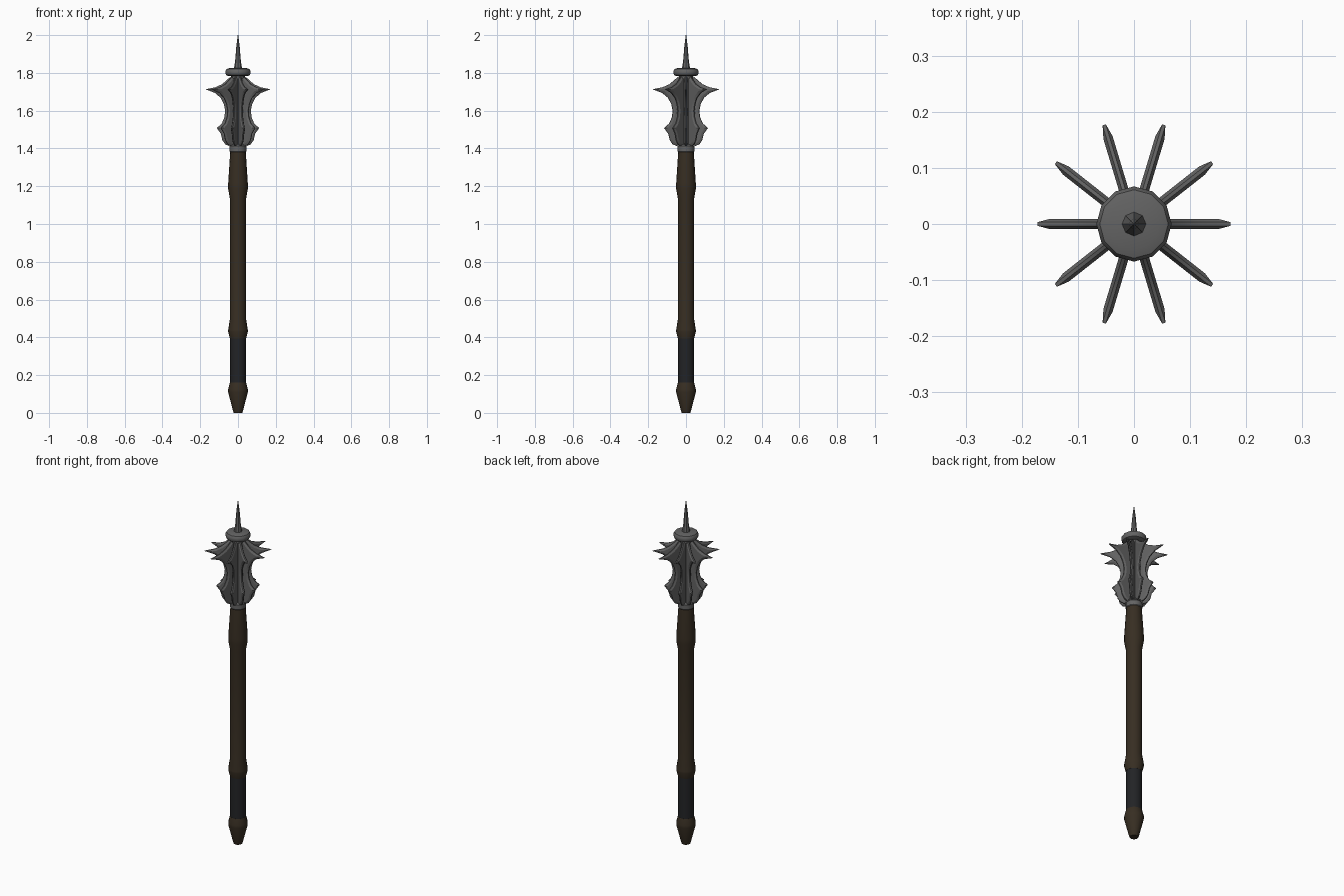
import bpy, bmesh, math

if "Cube" in bpy.data.objects:
    bpy.data.objects.remove(bpy.data.objects["Cube"])

def mat(name, rgb):
    m = bpy.data.materials.new(name)
    m.diffuse_color = (*rgb, 1)
    m.use_nodes = True
    m.node_tree.nodes["Principled BSDF"].inputs["Base Color"].default_value = m.diffuse_color
    return m

METAL = mat("dark_steel", (0.125, 0.125, 0.125))
WOOD = mat("dark_wood", (0.038, 0.027, 0.016))
GRIP = mat("black_leather", (0.016, 0.017, 0.019))

def finish(bm, name, material, angle=None):
    bmesh.ops.remove_doubles(bm, verts=bm.verts, dist=1e-5)
    bmesh.ops.recalc_face_normals(bm, faces=bm.faces)
    me = bpy.data.meshes.new(name)
    bm.to_mesh(me)
    bm.free()
    me.materials.append(material)
    ob = bpy.data.objects.new(name, me)
    bpy.context.collection.objects.link(ob)
    if angle:
        bpy.ops.object.select_all(action='DESELECT')
        ob.select_set(True)
        bpy.context.view_layer.objects.active = ob
        bpy.ops.object.shade_smooth_by_angle(angle=math.radians(angle))
    return ob

def lathe(name, profile, sides, material, angle=35):
    """Stack of rings from (radius, z) pairs, capped at both ends."""
    bm = bmesh.new()
    rings = [[bm.verts.new((r * math.cos(math.tau * i / sides),
                            r * math.sin(math.tau * i / sides), z))
              for i in range(sides)] for r, z in profile]
    for a, b in zip(rings, rings[1:]):
        for i in range(sides):
            j = (i + 1) % sides
            bm.faces.new((a[i], a[j], b[j], b[i]))
    bm.faces.new(rings[0][::-1])
    bm.faces.new(rings[-1])
    return finish(bm, name, material, angle)

# Handle: pommel, leather grip, long shaft
lathe("pommel", [(0.023, 0), (0.027, 0.012), (0.052, 0.11), (0.052, 0.125), (0.043, 0.16)], 16, WOOD)
lathe("grip", [(0.042, 0.155), (0.042, 0.402)], 16, GRIP)
lathe("shaft", [(0.043, 0.395), (0.052, 0.43), (0.052, 0.44), (0.043, 0.495),
                (0.043, 1.135), (0.052, 1.185), (0.052, 1.215), (0.041, 1.385)], 16, WOOD)

# Head: collar, core, top disc and spike
lathe("collar", [(0.040, 1.38), (0.044, 1.385), (0.044, 1.412), (0.036, 1.422)], 16, METAL)
lathe("head_core", [(0.036, 1.40), (0.036, 1.795)], 12, METAL)
lathe("top_disc", [(0.05, 1.783), (0.062, 1.788), (0.067, 1.797), (0.067, 1.81),
                   (0.061, 1.82), (0.045, 1.825)], 12, METAL)
lathe("top_spike", [(0.022, 1.82), (0.015, 1.865), (0.009, 1.94), (0.0015, 2.0)], 8, METAL)

# Ten flanges: sharp outer edge line, with a thicker inset plate on each side
EDGE = [(0.040, 1.780), (0.058, 1.763), (0.085, 1.740), (0.120, 1.724), (0.172, 1.713),
        (0.122, 1.694), (0.092, 1.668), (0.075, 1.635), (0.068, 1.600), (0.072, 1.565),
        (0.086, 1.532), (0.112, 1.508), (0.091, 1.478), (0.083, 1.444), (0.068, 1.422),
        (0.045, 1.412)]
INSET = [(0.038, 1.770), (0.053, 1.752), (0.080, 1.730), (0.112, 1.716), (0.150, 1.711),
         (0.114, 1.703), (0.083, 1.674), (0.065, 1.638), (0.058, 1.600), (0.062, 1.562),
         (0.078, 1.526), (0.098, 1.507), (0.082, 1.480), (0.074, 1.450), (0.062, 1.432),
         (0.042, 1.422)]
ROOT = 0.025
COUNT, HALF, LIP = 10, 0.0085, 0.003

bm = bmesh.new()
for k in range(COUNT):
    a = math.tau * k / COUNT
    ca, sa = math.cos(a), math.sin(a)
    def v(r, t, z):
        # head is slightly deeper than wide
        return bm.verts.new((r * ca - t * sa, (r * sa + t * ca) * 1.08, z))
    lines = []
    for pts, t in ((INSET, -HALF), (EDGE, -LIP), (EDGE, LIP), (INSET, HALF)):
        lines.append(([v(r, t, z) for r, z in pts], [v(ROOT, t, z) for r, z in pts]))
    for (p, _), (q, _) in zip(lines, lines[1:]):
        for i in range(len(EDGE) - 1):
            bm.faces.new((p[i], p[i + 1], q[i + 1], q[i]))
    for p, root in (lines[0], lines[3]):          # side plates
        for i in range(len(EDGE) - 1):
            bm.faces.new((p[i], p[i + 1], root[i + 1], root[i]))
finish(bm, "head_flanges", METAL, 25)
